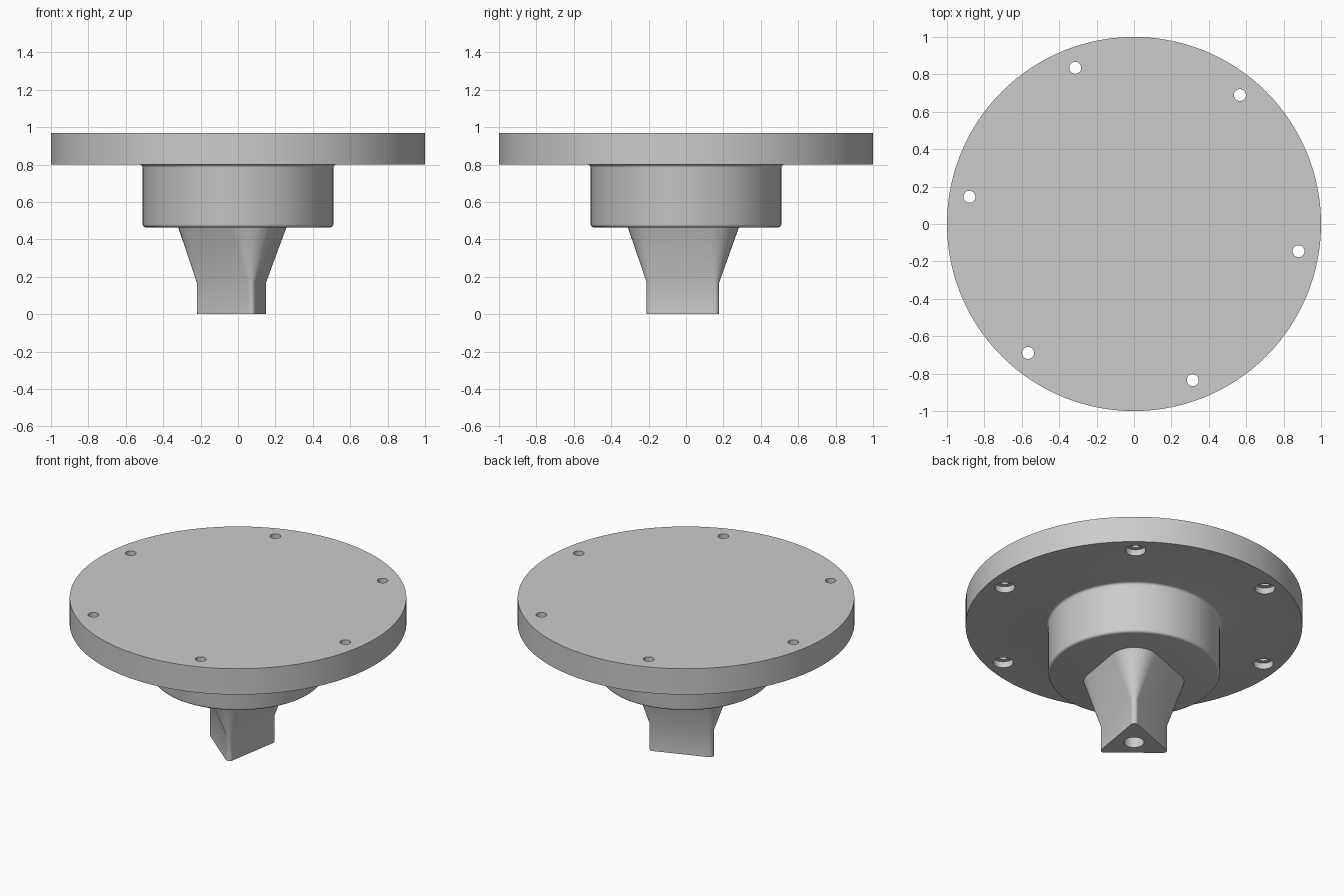
import bpy, bmesh, math

if "Cube" in bpy.data.objects:
    bpy.data.objects.remove(bpy.data.objects["Cube"])

TURN = math.radians(50.6)      # shared rotation of bolt circle and stem

grey = bpy.data.materials.new("plain grey")
grey.diffuse_color = (0.6, 0.6, 0.6, 1)
grey.use_nodes = True
grey.node_tree.nodes["Principled BSDF"].inputs["Base Color"].default_value = grey.diffuse_color


def finish(name, bm):
    bmesh.ops.recalc_face_normals(bm, faces=bm.faces)
    mesh = bpy.data.meshes.new(name)
    bm.to_mesh(mesh)
    bm.free()
    mesh.materials.append(grey)
    obj = bpy.data.objects.new(name, mesh)
    bpy.context.collection.objects.link(obj)
    return obj


def loft(bm, rings):
    """Skin a list of equal-length point rings and cap both ends."""
    loops = [[bm.verts.new(p) for p in ring] for ring in rings]
    for a, b in zip(loops, loops[1:]):
        for i in range(len(a)):
            j = (i + 1) % len(a)
            bm.faces.new((a[i], a[j], b[j], b[i]))
    bm.faces.new(loops[0])
    bm.faces.new(loops[-1])


def circle(r, z, n, x=0, y=0, start=0):
    return [(x + r * math.cos(start + math.tau * i / n),
             y + r * math.sin(start + math.tau * i / n), z) for i in range(n)]


def rounded_triangle(d, r, z, n):
    """Three corner arcs of radius r, centred at distance d from the axis."""
    pts = []
    for k in range(3):
        c = TURN + k * math.tau / 3
        for i in range(n):
            a = c + math.radians(-60 + 120 * i / (n - 1))
            pts.append((d * math.cos(c) + r * math.cos(a),
                        d * math.sin(c) + r * math.sin(a), z))
    return pts


def activate(obj):
    bpy.ops.object.select_all(action='DESELECT')
    obj.select_set(True)
    bpy.context.view_layer.objects.active = obj


# Flange disc and round hub, with small fillets on the hub
F = 0.016
steps = [math.radians(22.5 * i) for i in range(5)]
profile = [(1, 0.97), (1, 0.80)]
profile += [(0.51 + F - F * math.sin(a), 0.80 - F + F * math.cos(a)) for a in steps]
profile += [(0.51 - F + F * math.cos(a), 0.465 + F - F * math.sin(a)) for a in steps]
bm = bmesh.new()
loft(bm, [circle(r, z, 128) for r, z in profile])
flange = finish("flange_and_hub", bm)

# Six bolt holes, counterbored from below
bm = bmesh.new()
for k in range(6):
    a = TURN + k * math.tau / 6
    x, y = 0.892 * math.cos(a), 0.892 * math.sin(a)
    loft(bm, [circle(r, z, 32, x, y) for r, z in
              ((0.06, 0.75), (0.06, 0.84), (0.032, 0.84), (0.032, 1.02))])
cutter = finish("bolt_hole_cutter", bm)
cutter.hide_render = True
activate(flange)
mod = flange.modifiers.new("bolt holes", 'BOOLEAN')
mod.operation, mod.solver, mod.object = 'DIFFERENCE', 'EXACT', cutter
bpy.ops.object.modifier_apply(modifier=mod.name)
bpy.data.objects.remove(cutter)

# Triangular stem flaring up into the hub, with a blind bore in its foot
N = 13
bm = bmesh.new()
loft(bm, [rounded_triangle(0.171, 0.152, 0.468, N),
          rounded_triangle(0.20, 0.023, 0.17, N),
          rounded_triangle(0.20, 0.023, 0.0, N),
          circle(0.06, 0.0, 3 * N, start=TURN - math.radians(55.4)),
          circle(0.06, 0.3, 3 * N, start=TURN - math.radians(55.4))])
stem = finish("stem", bm)

# Smooth curved walls, keep hard edges
for obj in (flange, stem):
    activate(obj)
    bpy.ops.object.shade_smooth_by_angle(angle=math.radians(30))
